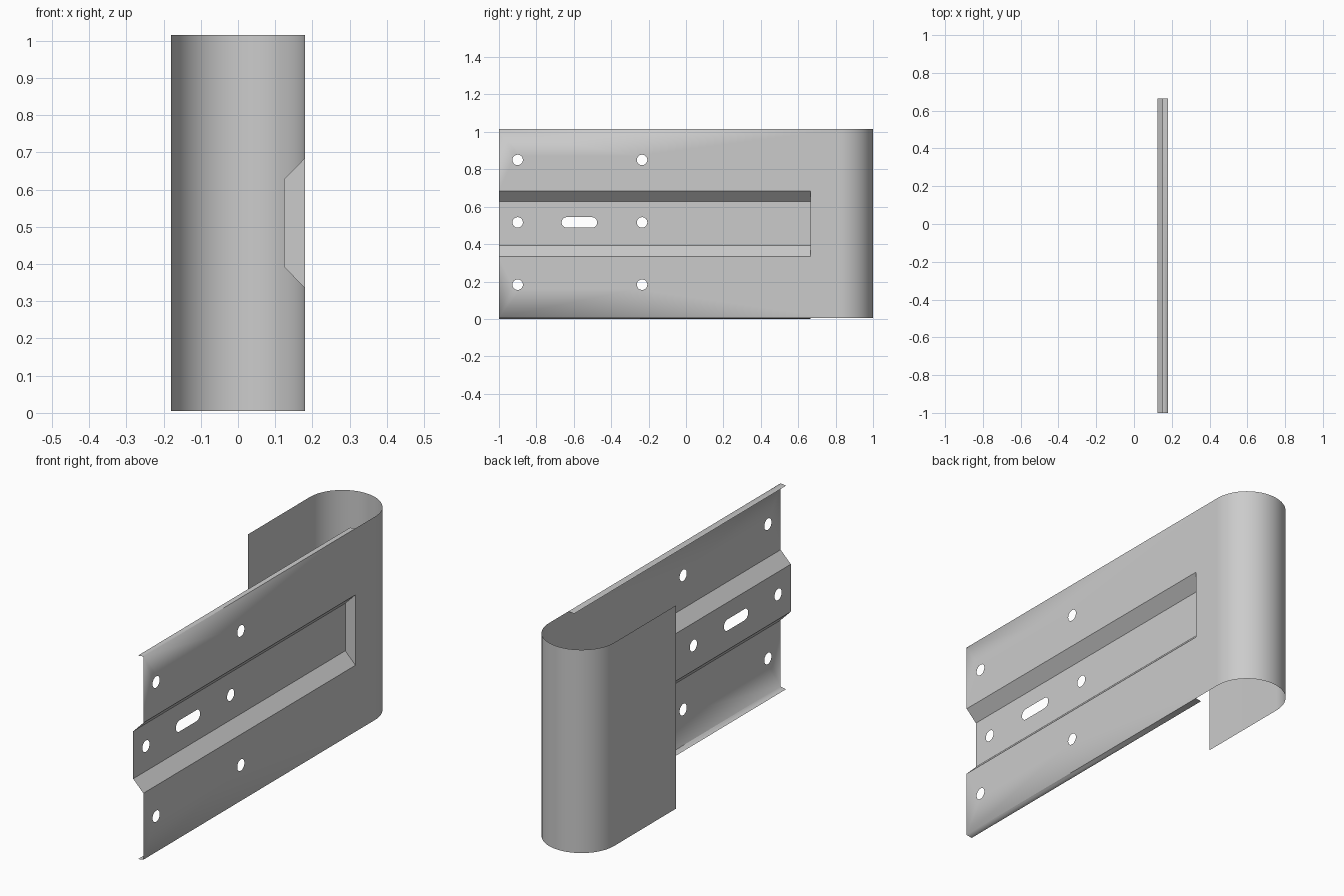
import bpy, bmesh, math
from mathutils import Vector

if "Cube" in bpy.data.objects:
    bpy.data.objects.remove(bpy.data.objects["Cube"])

X_OUT, X_IN, X_LIP = 0.18, 0.124, 0.15     # plate, channel floor, lip edge
BOT, TOP = 0.005, 1.015
Y0, Y_CH, Y_BEND, Y_RET = -1.0, 0.665, 0.82, 0.335
CH = (0.335, 0.392, 0.628, 0.685)          # channel profile heights
HOLE_Y, R = (-0.90, -0.235), 0.028


def slot(y, z, half=0.0, n=32):
    """Round hole, or a slot when half > 0, as (y, z) points."""
    pts = []
    for i in range(n):
        a = 2 * math.pi * (i + 0.5) / n
        c = math.cos(a)
        pts.append((y + R * c + math.copysign(half, c), z + R * math.sin(a)))
    return pts


def panel(bm, x, outline, holes):
    """Flat sheet at constant x with holes cut through."""
    edges = []
    for loop in [outline] + holes:
        vs = [bm.verts.new((x, y, z)) for y, z in loop]
        edges += [bm.edges.new((vs[i - 1], vs[i])) for i in range(len(vs))]
    bmesh.ops.triangle_fill(bm, edges=edges, use_beauty=True, normal=(1, 0, 0))


def face(bm, pts, normal):
    f = bm.faces.new([bm.verts.new(p) for p in pts])
    f.normal_update()
    if f.normal.dot(Vector(normal)) < 0:
        f.normal_flip()


def strip(bm, x1, z1, x2, z2, normal):
    """Long sheet running along the rail between two profile points."""
    face(bm, [(x1, Y0, z1), (x1, Y_CH, z1), (x2, Y_CH, z2), (x2, Y0, z2)], normal)


def finish(bm, name):
    bmesh.ops.remove_doubles(bm, verts=bm.verts, dist=1e-5)
    for f in bm.faces:
        f.smooth = True
    me = bpy.data.meshes.new(name)
    bm.to_mesh(me)
    bm.free()
    me.set_sharp_from_angle(angle=math.radians(30))
    bpy.context.collection.objects.link(bpy.data.objects.new(name, me))


# Outer plate around the channel, with bolt holes
bm = bmesh.new()
panel(bm, X_OUT,
      [(Y0, BOT), (Y_BEND, BOT), (Y_BEND, TOP), (Y0, TOP),
       (Y0, CH[3]), (Y_CH, CH[3]), (Y_CH, CH[0]), (Y0, CH[0])],
      [slot(y, z) for y in HOLE_Y for z in (0.183, 0.85)])
# Narrow lips along top and bottom
strip(bm, X_OUT, TOP, X_LIP, TOP - 0.004, (0, 0, 1))
strip(bm, X_OUT, BOT, X_LIP, 0.0, (0, 0, -1))
finish(bm, "outer_plate")

# Recessed channel: floor with holes and slot, sloped sides, end wall
bm = bmesh.new()
panel(bm, X_IN,
      [(Y0, CH[1]), (Y_CH, CH[1]), (Y_CH, CH[2]), (Y0, CH[2])],
      [slot(y, 0.516) for y in HOLE_Y] + [slot(-0.57, 0.516, 0.067)])
strip(bm, X_OUT, CH[0], X_IN, CH[1], (1, 0, 1))
strip(bm, X_OUT, CH[3], X_IN, CH[2], (1, 0, -1))
face(bm, [(X_OUT, Y_CH, CH[0]), (X_IN, Y_CH, CH[1]),
          (X_IN, Y_CH, CH[2]), (X_OUT, Y_CH, CH[3])], (0, -1, 0))
finish(bm, "channel")

# Rounded end bend and its short return panel
bm = bmesh.new()
N = 48
path = [(X_OUT * math.cos(math.pi * i / N), Y_BEND + X_OUT * math.sin(math.pi * i / N))
        for i in range(N + 1)] + [(-X_OUT, Y_RET)]
for (xa, ya), (xb, yb) in zip(path, path[1:]):
    face(bm, [(xa, ya, BOT), (xb, yb, BOT), (xb, yb, TOP), (xa, ya, TOP)],
         (yb - ya, xa - xb, 0))
finish(bm, "end_bend")
